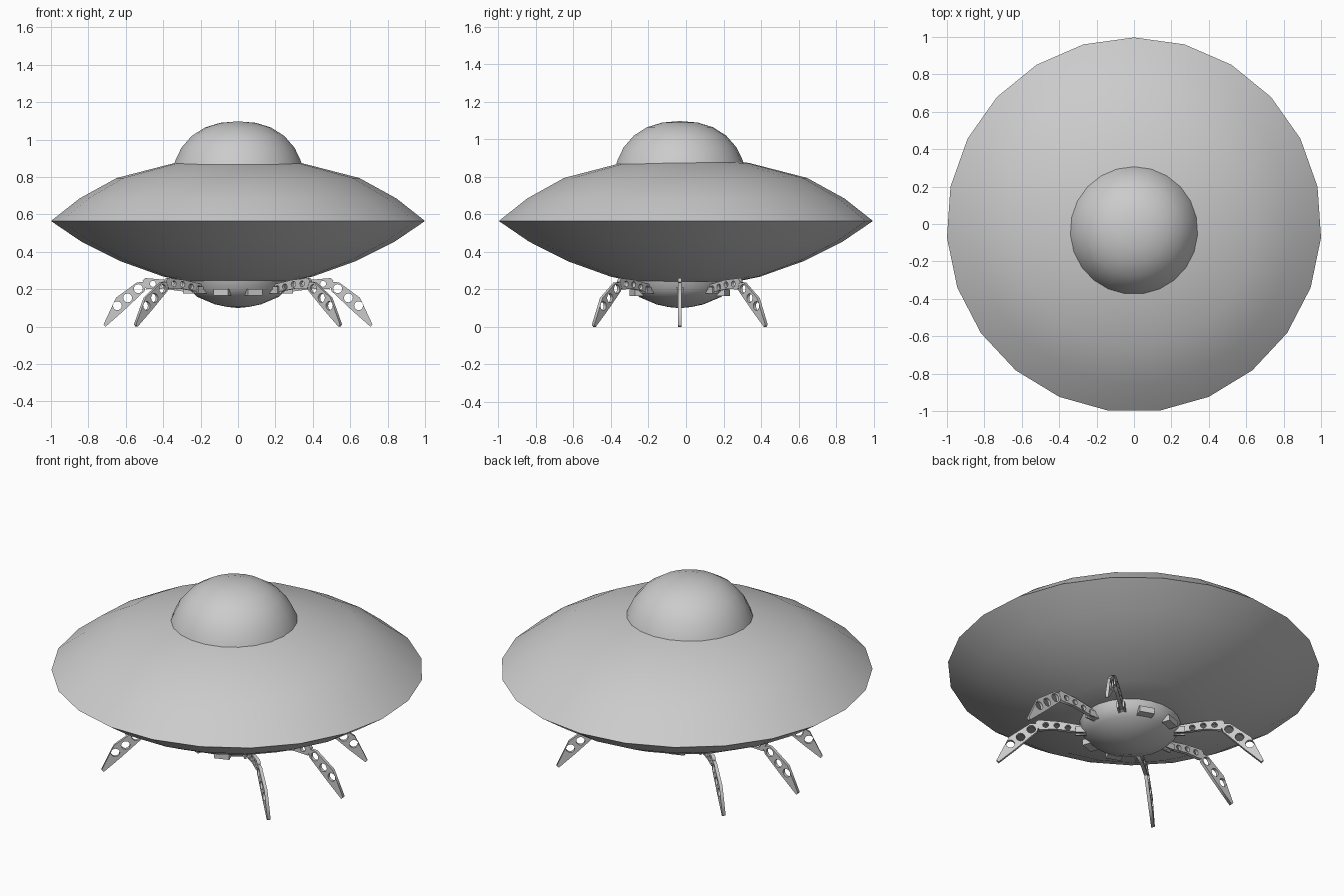
import bpy, bmesh
from math import sin, cos, pi, radians
from mathutils import Matrix, Vector

if "Cube" in bpy.data.objects:
    bpy.data.objects.remove(bpy.data.objects["Cube"])

SIDES = 23
HUB_Y = -0.033          # domes and legs sit slightly forward of the disc centre


def link(name, bm, smooth=None):
    bmesh.ops.recalc_face_normals(bm, faces=bm.faces)
    me = bpy.data.meshes.new(name)
    bm.to_mesh(me)
    bm.free()
    ob = bpy.data.objects.new(name, me)
    bpy.context.collection.objects.link(ob)
    if smooth:
        bpy.ops.object.select_all(action='DESELECT')
        ob.select_set(True)
        bpy.context.view_layer.objects.active = ob
        bpy.ops.object.shade_smooth_by_angle(angle=radians(smooth))
    return ob


def lathe(name, profile, y):
    """Revolve (radius, z) points; a zero radius makes a pole."""
    bm = bmesh.new()
    rings = []
    for r, z in profile:
        if r == 0:
            rings.append([bm.verts.new((0, y, z))] * SIDES)
        else:
            rings.append([bm.verts.new((r * sin(2 * pi * i / SIDES), y + r * cos(2 * pi * i / SIDES), z))
                          for i in range(SIDES)])
    for a, b in zip(rings, rings[1:]):
        for i in range(SIDES):
            j = (i + 1) % SIDES
            bm.faces.new(dict.fromkeys((a[i], a[j], b[j], b[i])))
    return link(name, bm, 40)


def plate(name, outline, holes, hole_r, thick, matrix):
    """Flat plate with round holes, drawn in (radius, z)."""
    cu = bpy.data.curves.new(name, 'CURVE')
    cu.dimensions = '2D'
    cu.fill_mode = 'BOTH'
    cu.extrude = thick / 2
    loops = [outline] + [[(x + hole_r * cos(k * pi / 6), z + hole_r * sin(k * pi / 6)) for k in range(12)]
                         for x, z in holes]
    for pts in loops:
        sp = cu.splines.new('POLY')
        sp.points.add(len(pts) - 1)
        for p, (x, z) in zip(sp.points, pts):
            p.co = (x, z, 0, 1)
        sp.use_cyclic_u = True
    ob = bpy.data.objects.new(name, cu)
    bpy.context.collection.objects.link(ob)
    ob.matrix_world = matrix
    bpy.ops.object.select_all(action='DESELECT')
    ob.select_set(True)
    bpy.context.view_layer.objects.active = ob
    bpy.ops.object.convert(target='MESH')


def block(name, size, matrix):
    bm = bmesh.new()
    bmesh.ops.create_cube(bm, size=1)
    bmesh.ops.scale(bm, vec=Vector(size), verts=bm.verts)
    bmesh.ops.transform(bm, matrix=matrix, verts=bm.verts)
    link(name, bm)


# Saucer disc and the two domes
lathe("saucer_disc", [(0, .91), (.34, .875), (.65, .795), (.85, .685), (1.0023, .565),
                      (.84, .455), (.63, .35), (.4, .268), (.28, .243), (0, .23)], -.005)
lathe("upper_dome", [(.343, .868), (.335, .89), (.303, .957), (.248, 1.02), (.177, 1.065),
                     (.095, 1.09), (0, 1.098)], HUB_Y)
lathe("lower_dome", [(.275, .256), (.26, .2), (.22, .16), (.125, .12), (.06, .106), (0, .1)], HUB_Y)

# Six perforated legs, each with a hub bracket
lower_leg = [(.500, .19), (.487, .24), (.54, .237), (.652, .155), (.719, .012), (.708, .0), (.615, .082)]
upper_leg = [(.2, .175), (.2, .215), (.38, .25), (.495, .26), (.51, .245), (.49, .2), (.4, .203)]
for side, turn in (("right", 0), ("left", 180)):
    for pos, a in (("a", -40), ("b", 0), ("c", 40)):
        frame = Matrix.Translation((0, HUB_Y, 0)) @ Matrix.Rotation(radians(turn + a), 4, 'Z')
        flat = frame @ Matrix.Rotation(pi / 2, 4, 'X')
        plate(f"{side}_lower_leg_{pos}", lower_leg, [(.645, .112), (.59, .154), (.533, .203)], .024, .018, flat)
        plate(f"{side}_upper_leg_{pos}", upper_leg,
              [(.455, .229), (.395, .226), (.335, .213), (.28, .204)], .016, .02, flat)
        for s in (-1, 1):
            block(f"{side}_leg_bracket_{pos}", (.09, .01, .036),
                  frame @ Matrix.Translation((.25, s * .016, .196)))

# Spare mounting blocks at front and back of the lower dome
for a in (70, 110, 250, 290):
    block("mount_block", (.06, .085, .035),
          Matrix.Translation((0, HUB_Y, 0)) @ Matrix.Rotation(radians(a), 4, 'Z') @ Matrix.Translation((.24, 0, .183)))
